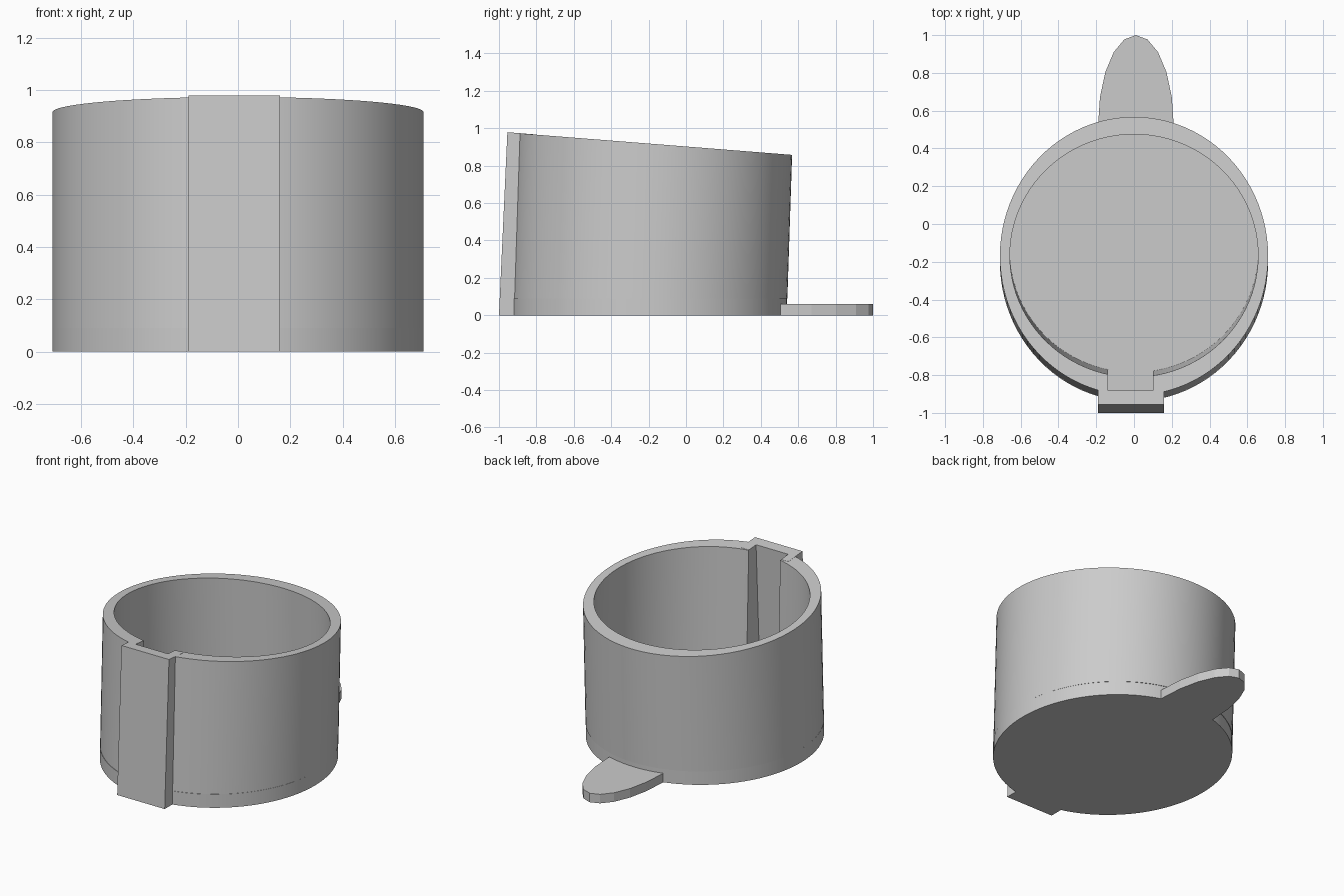
import bpy
import bmesh
from math import sin, cos, pi, radians

if "Cube" in bpy.data.objects:
    bpy.data.objects.remove(bpy.data.objects["Cube"])

grey = bpy.data.materials.new("plain grey")
grey.use_nodes = True
colour = (0.6, 0.6, 0.6, 1)
grey.diffuse_color = colour
grey.node_tree.nodes["Principled BSDF"].inputs["Base Color"].default_value = colour


def ellipse(cx, cy, rx, ry, sides):
    return [(cx + rx * cos(2 * pi * i / sides), cy + ry * sin(2 * pi * i / sides))
            for i in range(sides)]


def box(x0, x1, y0, y1):
    return [(x0, y0), (x1, y0), (x1, y1), (x0, y1)]


def rim(y):
    """Height of the sloping rim."""
    return 0.9 - 0.0787 * y


def prism(name, outline, bottom, top, lean=0.0):
    """Upright solid on an outline, leaning along y as it rises."""
    bm = bmesh.new()
    low, high = [], []
    for x, y in outline:
        z = top(y) if callable(top) else top
        low.append(bm.verts.new((x, y + lean * bottom, bottom)))
        high.append(bm.verts.new((x, y + lean * z, z)))
    bm.faces.new(low[::-1])
    bm.faces.new(high)
    for i in range(len(low)):
        j = (i + 1) % len(low)
        bm.faces.new((low[i], low[j], high[j], high[i]))
    mesh = bpy.data.meshes.new(name)
    bm.to_mesh(mesh)
    bm.free()
    mesh.materials.append(grey)
    obj = bpy.data.objects.new(name, mesh)
    bpy.context.collection.objects.link(obj)
    return obj


def activate(obj):
    bpy.ops.object.select_all(action='DESELECT')
    obj.select_set(True)
    bpy.context.view_layer.objects.active = obj


def combine(obj, other, operation):
    activate(obj)
    mod = obj.modifiers.new("combine", 'BOOLEAN')
    mod.operation, mod.object, mod.solver = operation, other, 'EXACT'
    bpy.ops.object.modifier_apply(modifier=mod.name)
    bpy.data.objects.remove(other)


FLOOR = 0.09
outer = ellipse(0, -0.2, 0.71, 0.739, 96)

# Base disc closing the cup
base = prism("base", outer, 0, FLOOR)

# Leaning wall with the raised front block, hollowed out
wall = prism("cup_wall", outer, FLOOR, rim, 0.033)
combine(wall, prism("front_block", box(-0.19, 0.16, -1.0, -0.85), 0, rim, 0.046), 'UNION')
combine(wall, prism("cavity", ellipse(0, -0.142, 0.657, 0.641, 96), FLOOR, 1.2, -0.028),
        'DIFFERENCE')
combine(wall, prism("groove", box(-0.137, 0.1, -0.925, -0.6), FLOOR, 1.2, 0.046),
        'DIFFERENCE')

# Rounded tab at the back
tip = ellipse(0.01, 0.525, 0.2, 0.475, 20)[:11]
tab = prism("back_tab", tip + [(-0.19, 0.45), (0.21, 0.45)], 0, 0.06)

for part in (base, wall):
    activate(part)
    bpy.ops.object.shade_smooth_by_angle(angle=radians(30))
